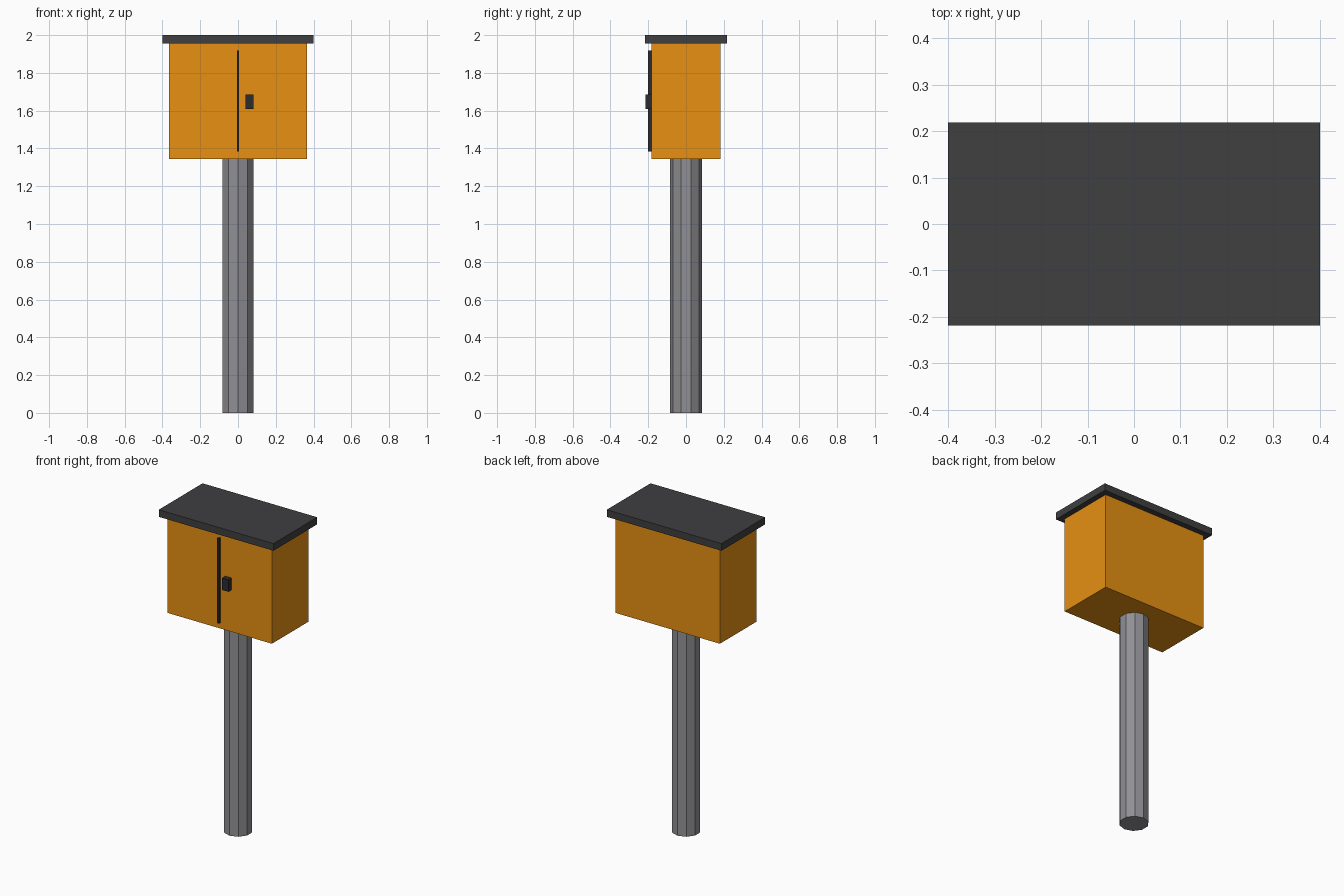
import bpy

if "Cube" in bpy.data.objects:
    bpy.data.objects.remove(bpy.data.objects["Cube"])


def material(name, rgb):
    mat = bpy.data.materials.new(name)
    mat.diffuse_color = (*rgb, 1.0)
    mat.use_nodes = True
    mat.node_tree.nodes["Principled BSDF"].inputs["Base Color"].default_value = mat.diffuse_color
    return mat


def box(name, x, y, z, mat):
    """Box from (min, max) ranges on each axis."""
    ranges = (x, y, z)
    bpy.ops.mesh.primitive_cube_add(size=1, location=[(a + b) / 2 for a, b in ranges])
    ob = bpy.context.object
    ob.name = name
    ob.scale = [b - a for a, b in ranges]
    bpy.ops.object.transform_apply(location=False, rotation=False, scale=True)
    ob.data.materials.append(mat)
    return ob


orange = material("orange_paint", (0.8, 0.28, 0.006))
dark = material("dark_roof", (0.05, 0.05, 0.053))
black = material("black_trim", (0.025, 0.025, 0.028))
steel = material("steel", (0.28, 0.28, 0.3))

# Ten-sided pole
POLE_TOP = 1.345
bpy.ops.mesh.primitive_cylinder_add(vertices=10, radius=0.085, depth=POLE_TOP,
                                    location=(0, 0, POLE_TOP / 2))
pole = bpy.context.object
pole.name = "pole"
pole.data.materials.append(steel)

# Cabinet and overhanging roof
box("cabinet", (-0.364, 0.364), (-0.182, 0.182), (POLE_TOP, 1.955), orange)
box("roof", (-0.4, 0.4), (-0.218, 0.218), (1.955, 2.0), dark)

# Door seam and latch on the front
box("door_seam", (-0.006, 0.006), (-0.2, -0.18), (1.383, 1.918), black)
box("door_latch", (0.039, 0.083), (-0.215, -0.18), (1.61, 1.685), black)
